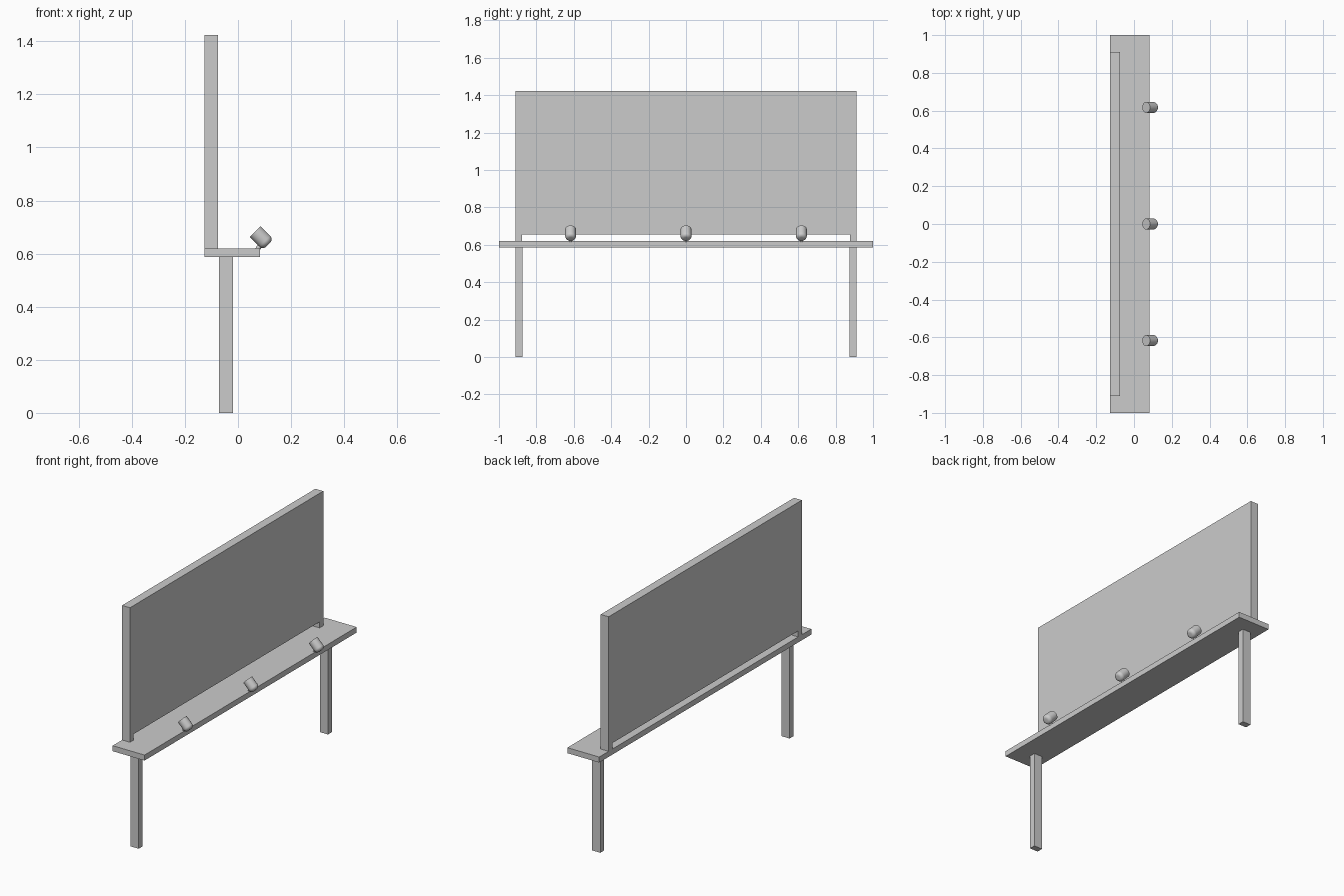
import bpy, math
from mathutils import Vector

if "Cube" in bpy.data.objects:
    bpy.data.objects.remove(bpy.data.objects["Cube"])

grey = bpy.data.materials.new("plain grey")
grey.diffuse_color = (0.6, 0.6, 0.6, 1)
grey.use_nodes = True
grey.node_tree.nodes["Principled BSDF"].inputs["Base Color"].default_value = grey.diffuse_color


def add_mesh(name, verts, faces):
    mesh = bpy.data.meshes.new(name)
    mesh.from_pydata(verts, [], faces)
    mesh.materials.append(grey)
    obj = bpy.data.objects.new(name, mesh)
    bpy.context.collection.objects.link(obj)
    return obj


def box(name, x, y, z):
    verts = [(a, b, c) for a in x for b in y for c in z]
    faces = [(0, 1, 3, 2), (4, 6, 7, 5), (0, 4, 5, 1),
             (2, 3, 7, 6), (0, 2, 6, 4), (1, 5, 7, 3)]
    return add_mesh(name, verts, faces)


def lathe(name, profile, origin, axis, sides=32):
    """Capped solid of revolution from (radius, distance along axis) pairs."""
    rot = Vector((0, 0, 1)).rotation_difference(Vector(axis))
    verts, faces = [], []
    for r, h in profile:
        for i in range(sides):
            a = 2 * math.pi * i / sides
            verts.append(rot @ Vector((r * math.cos(a), r * math.sin(a), h)) + Vector(origin))
    for k in range(len(profile) - 1):
        for i in range(sides):
            j = (i + 1) % sides
            faces.append((k * sides + i, k * sides + j, (k + 1) * sides + j, (k + 1) * sides + i))
    faces.append(tuple(reversed(range(sides))))
    faces.append(tuple(range((len(profile) - 1) * sides, len(profile) * sides)))
    obj = add_mesh(name, verts, faces)
    bpy.ops.object.select_all(action='DESELECT')
    obj.select_set(True)
    bpy.context.view_layer.objects.active = obj
    bpy.ops.object.shade_smooth_by_angle(angle=math.radians(35))
    return obj


# Shelf
box("shelf", (-0.127, 0.083), (-1, 1), (0.587, 0.62))

# Sign panel: one solid outline with a foot at each end
outline = [(-0.911, 0.62), (-0.876, 0.62), (-0.876, 0.656), (0.876, 0.656),
           (0.876, 0.62), (0.911, 0.62), (0.911, 1.423), (-0.911, 1.423)]
n = len(outline)
verts = [(x, y, z) for x in (-0.127, -0.075) for y, z in outline]
faces = [tuple(reversed(range(n))), tuple(range(n, 2 * n))]
faces += [(i, (i + 1) % n, n + (i + 1) % n, n + i) for i in range(n)]
add_mesh("sign_panel", verts, faces)

# Legs
for side, s in (("left", -1), ("right", 1)):
    box(side + "_leg", (-0.072, -0.018), sorted((s * 0.874, s * 0.911)), (0, 0.587))

# Spotlights: flat lens end tilted up at the panel, rounded back end
R, L, B = 0.029, 0.07, 0.019
body = [(R, 0)] + [(R - B + B * math.cos(t), L - B + B * math.sin(t))
                   for t in (math.pi / 2 * k / 8 for k in range(9))]
for i, y in enumerate((-0.617, 0, 0.617)):
    lathe(f"spotlight_{i + 1}", body, (0.0645, y, 0.683), (1, 0, -1))
    lathe(f"spotlight_stem_{i + 1}", [(0.009, 0), (0.009, 0.042)],
          (0.073, y, 0.614), (0.5, 0, 0.87), 16)
